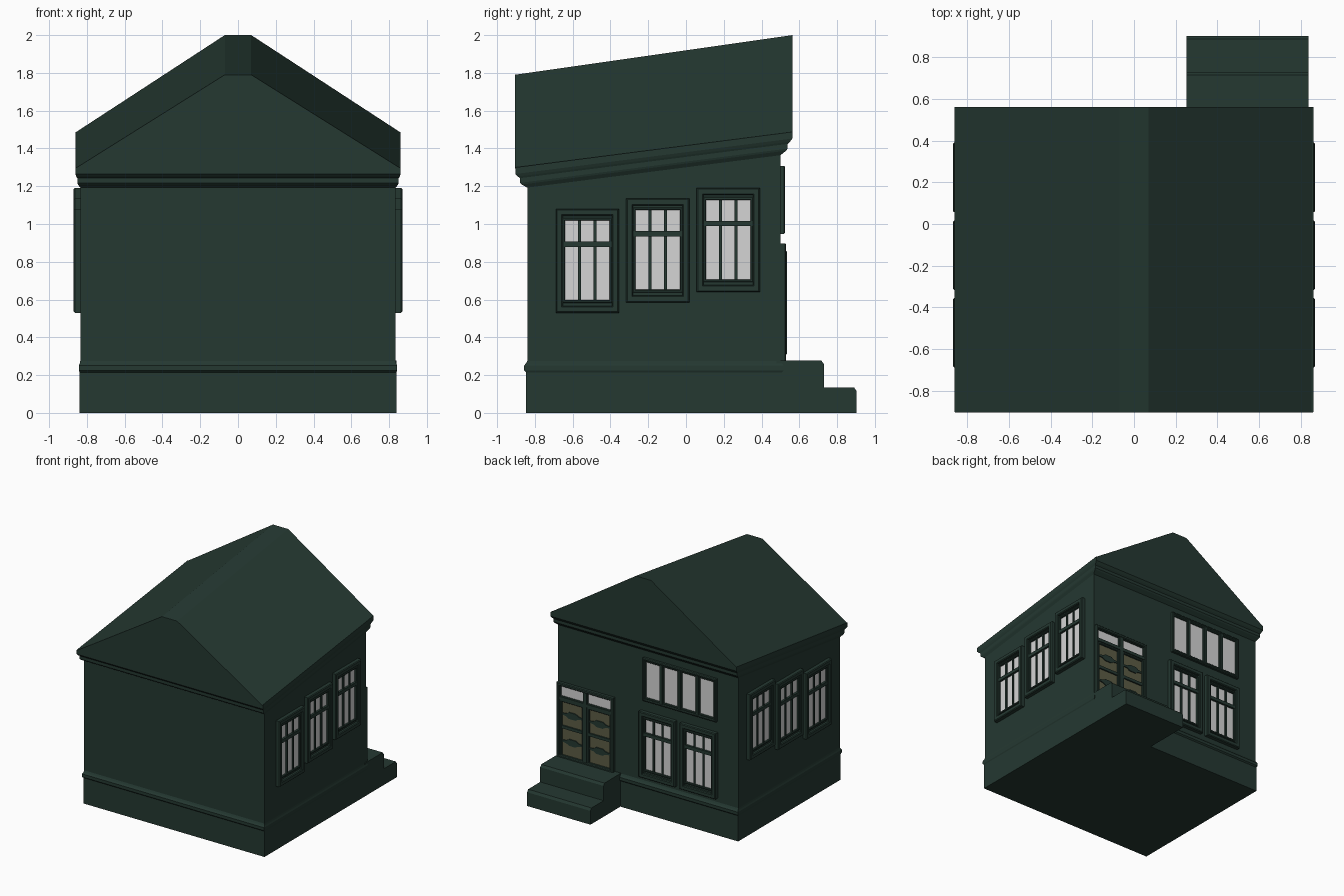
import bpy, bmesh
from mathutils import Matrix, Vector

cube = bpy.data.objects.get("Cube")
if cube:
    bpy.data.objects.remove(cube, do_unlink=True)


def material(name, rgb):
    m = bpy.data.materials.new(name)
    m.use_nodes = True
    col = (*rgb, 1)
    m.diffuse_color = col
    bsdf = next(n for n in m.node_tree.nodes if n.type == 'BSDF_PRINCIPLED')
    bsdf.inputs["Base Color"].default_value = col
    bsdf.inputs["Roughness"].default_value = 0.8
    return m


GREEN = material("dark_green", (0.018, 0.04, 0.031))
GLASS = material("pale_glass", (0.66, 0.66, 0.66))
OLIVE = material("olive_panel", (0.11, 0.11, 0.06))


def finish(bm, name, mat, matrix=Matrix()):
    bmesh.ops.recalc_face_normals(bm, faces=bm.faces)
    me = bpy.data.meshes.new(name)
    bm.to_mesh(me)
    bm.free()
    me.materials.append(mat)
    ob = bpy.data.objects.new(name, me)
    ob.matrix_world = matrix
    bpy.context.collection.objects.link(ob)
    return ob


def loft(bm, rings, caps=True):
    """Bridge matching rings; cap the ends or join last to first."""
    vs = [[bm.verts.new(p) for p in r] for r in rings]
    pairs = list(zip(vs, vs[1:]))
    if caps:
        bm.faces.new(vs[0])
        bm.faces.new(vs[-1])
    else:
        pairs.append((vs[-1], vs[0]))
    for a, b in pairs:
        for i in range(len(a)):
            j = (i + 1) % len(a)
            bm.faces.new((a[i], a[j], b[j], b[i]))


def rect(u0, u1, v0, v1, w):
    return [(u0, v0, w), (u1, v0, w), (u1, v1, w), (u0, v1, w)]


def slab(bm, u0, u1, v0, v1, w0, w1):
    loft(bm, [rect(u0, u1, v0, v1, w) for w in (w0, w1)])


def frame(bm, u0, u1, v0, v1, border, depth, chamfer=0.006):
    """Mitred rectangular frame with chamfered edges."""
    steps = [(0, -0.005), (0, depth - chamfer), (chamfer, depth),
             (border - chamfer, depth), (border, depth - chamfer), (border, -0.005)]
    loft(bm, [rect(u0 + o, u1 - o, v0 + o, v1 - o, w) for o, w in steps], caps=False)


def wall_matrix(u, w, origin):
    """Local u along the wall, v up, w outwards."""
    m = Matrix((Vector(u), Vector((0, 0, 1)), Vector(w))).transposed().to_4x4()
    m.translation = origin
    return m


# House shell: plinth, walls and sloping cornice
WX, Y0, Y1 = 0.835, -0.84, 0.50
SLOPE = 0.128


def plan_ring(out, z, slope):
    x, a, b = WX + out * 0.42, Y0 - out, Y1 + out
    return [(px, py, z + slope * (py + 0.9))
            for px, py in ((-x, a), (x, a), (x, b), (-x, b))]


bm = bmesh.new()
loft(bm, [plan_ring(*r) for r in (
    (0.007, 0, 0), (0.007, 0.215, 0), (0.018, 0.225, 0), (0.018, 0.25, 0),
    (0.007, 0.262, 0), (0, 0.275, 0), (0, 1.19, SLOPE))])
finish(bm, "walls", GREEN)

bm = bmesh.new()
loft(bm, [plan_ring(o, z, SLOPE) for o, z in (
    (0, 1.185), (0.03, 1.205), (0.038, 1.215), (0.038, 1.24),
    (0.05, 1.25), (0.063, 1.265), (0.063, 1.30))])
finish(bm, "cornice", GREEN)

# Gabled roof that climbs towards the back
bm = bmesh.new()
loft(bm, [[(-0.86, y, eave), (-0.07, y, ridge), (0.07, y, ridge), (0.86, y, eave)]
          for y, eave, ridge in ((-0.905, 1.295, 1.79), (0.563, 1.485, 2.0))])
finish(bm, "roof", GREEN)

# Entrance steps
STEP = [(0.48, 0), (0.903, 0), (0.903, 0.115), (0.89, 0.135), (0.73, 0.135),
        (0.73, 0.258), (0.717, 0.277), (0.48, 0.277)]
bm = bmesh.new()
loft(bm, [[(x, y, z) for y, z in STEP] for x in (0.252, 0.838)])
finish(bm, "entrance_steps", GREEN)


# Casement windows: casing, sash, bars, panes
def window(name, matrix):
    bm = bmesh.new()
    frame(bm, -0.167, 0.167, -0.275, 0.275, 0.037, 0.035)
    frame(bm, -0.132, 0.132, -0.222, 0.227, 0.014, 0.022, 0.003)
    slab(bm, -0.13, 0.13, 0.074, 0.102, 0, 0.024)
    for u in (-0.041, 0.041):
        slab(bm, u - 0.007, u + 0.007, -0.22, 0.225, 0, 0.016)
    slab(bm, -0.132, 0.132, 0.225, 0.24, 0, 0.012)
    slab(bm, -0.132, 0.132, -0.24, -0.22, 0, 0.012)
    finish(bm, name + "_frame", GREEN, matrix)
    bm = bmesh.new()
    slab(bm, -0.125, 0.125, -0.215, 0.22, 0, 0.006)
    finish(bm, name + "_glass", GLASS, matrix)


for side, sx in (("left", 1), ("right", -1)):
    for i in range(3):
        place = (sx * WX, -0.5225 + 0.373 * i, 0.805 + 0.055 * i)
        window(f"{side}_window_{i + 1}", wall_matrix((0, sx, 0), (sx, 0, 0), place))


def back(x, z):
    return wall_matrix((-1, 0, 0), (0, 1, 0), (x, Y1, z))


for i, x in enumerate((-0.10, -0.478)):
    window(f"back_lower_window_{i + 1}", back(x, 0.583))

# Upper row of four tall panes
bm, gl = bmesh.new(), bmesh.new()
frame(bm, -0.34, 0.34, -0.18, 0.18, 0.018, 0.024)
for i in range(4):
    c = (i - 1.5) * 0.167
    frame(bm, c - 0.08, c + 0.08, -0.165, 0.165, 0.016, 0.018, 0.004)
    slab(gl, c - 0.066, c + 0.066, -0.152, 0.152, 0, 0.006)
for c in (-0.167, 0, 0.167):
    slab(bm, c - 0.01, c + 0.01, -0.165, 0.165, 0, 0.024)
finish(bm, "back_upper_window_frame", GREEN, back(-0.302, 1.128))
finish(gl, "back_upper_window_glass", GLASS, back(-0.302, 1.128))

# Double door with transom lights and ornaments
DOOR = back(0.568, 0.277)
bm, gl, panel, orn = (bmesh.new() for _ in range(4))
frame(bm, -0.262, 0.262, -0.01, 0.62, 0.026, 0.03)
slab(bm, -0.24, 0.24, 0.478, 0.505, 0, 0.026)
slab(bm, -0.016, 0.016, 0, 0.6, 0, 0.026)
for s in (-1, 1):
    c = s * 0.126
    frame(bm, c - 0.112, c + 0.112, 0.5, 0.597, 0.008, 0.016, 0.003)
    slab(gl, c - 0.105, c + 0.105, 0.507, 0.59, 0, 0.006)
    frame(bm, c - 0.112, c + 0.112, 0.0, 0.48, 0.018, 0.02, 0.004)
    slab(bm, c - 0.1, c + 0.1, 0.24, 0.265, 0, 0.018)
    slab(panel, c - 0.098, c + 0.098, 0.012, 0.47, 0, 0.006)
    for v in (0.135, 0.36):
        half = [(-0.096, 0.006), (-0.055, 0.012), (-0.03, 0.027),
                (0.03, 0.027), (0.055, 0.012), (0.096, 0.006)]
        outline = half + [(a, -b) for a, b in reversed(half)]
        loft(orn, [[(c + a, v + b, w) for a, b in outline] for w in (0.004, 0.014)])
finish(bm, "door_frame", GREEN, DOOR)
finish(gl, "door_transom_glass", GLASS, DOOR)
finish(panel, "door_panels", OLIVE, DOOR)
finish(orn, "door_ornaments", GREEN, DOOR)
